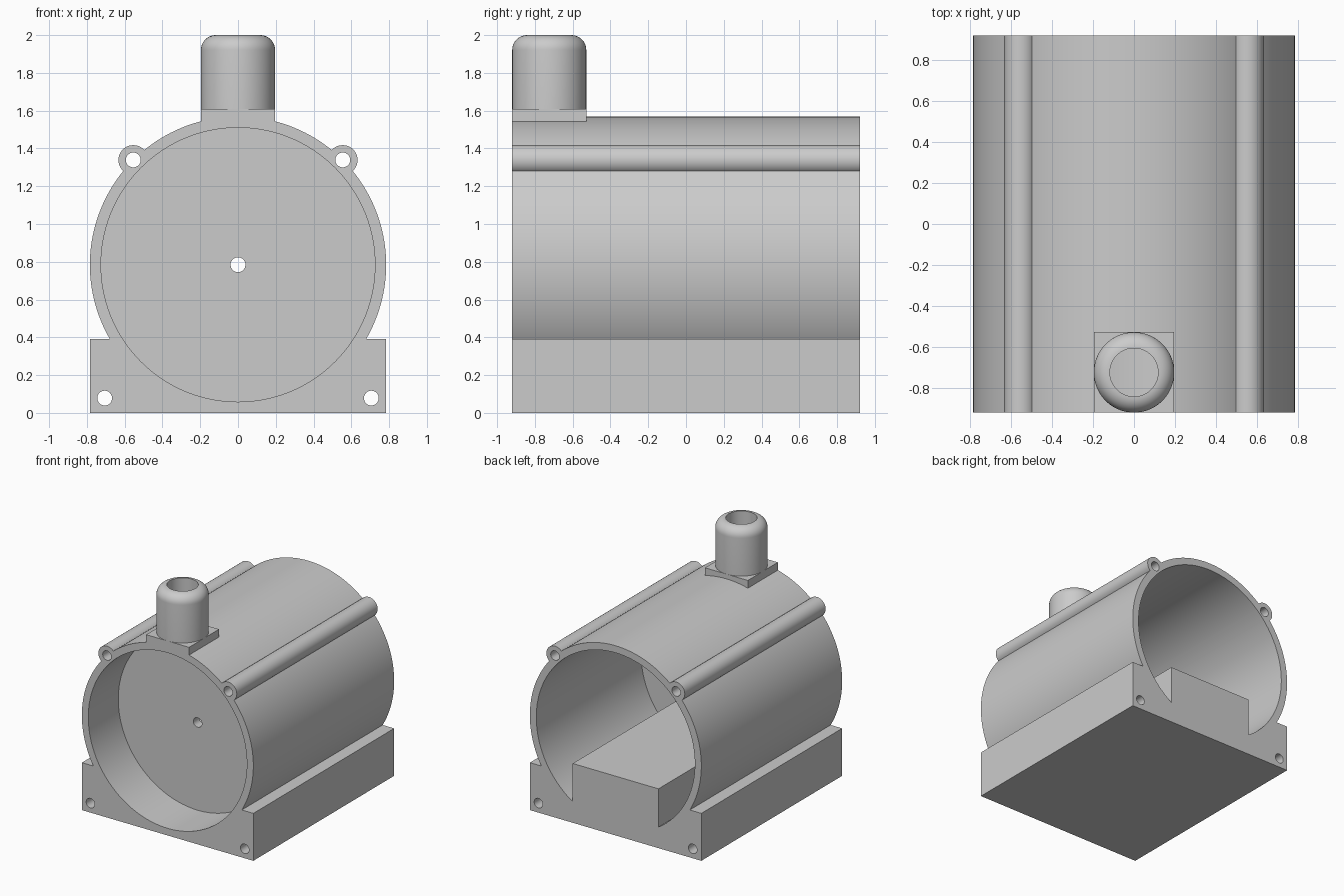
import bpy, bmesh, math
from mathutils import Matrix

cube = bpy.data.objects.get("Cube")
if cube:
    bpy.data.objects.remove(cube, do_unlink=True)

U = 2 / 25.5            # design module
LEN = 1.84              # housing length
FRONT, BACK = -LEN / 2, LEN / 2
R, BORE = 10 * U, 9.25 * U
AXIS = R                # height of the bore axis
EAR = R * math.sqrt(0.5)
SPOUT_Y = FRONT + 2.5 * U

grey = bpy.data.materials.new("matte_grey")
grey.use_nodes = True
grey.diffuse_color = (0.6, 0.6, 0.6, 1)
grey.node_tree.nodes["Principled BSDF"].inputs["Base Color"].default_value = (0.6, 0.6, 0.6, 1)


def finish(name, bm):
    bmesh.ops.recalc_face_normals(bm, faces=bm.faces)
    mesh = bpy.data.meshes.new(name)
    bm.to_mesh(mesh)
    bm.free()
    mesh.materials.append(grey)
    obj = bpy.data.objects.new(name, mesh)
    bpy.context.collection.objects.link(obj)
    return obj


def box(name, x, y0, y1, z0, z1):
    """Box centred on x = 0 with half width x."""
    bm = bmesh.new()
    bmesh.ops.create_cube(bm, size=1)
    bmesh.ops.scale(bm, vec=(2 * x, y1 - y0, z1 - z0), verts=bm.verts)
    bmesh.ops.translate(bm, vec=(0, (y0 + y1) / 2, (z0 + z1) / 2), verts=bm.verts)
    return finish(name, bm)


def rod(name, r, x, z, y0, y1, sides=48):
    """Cylinder running along y."""
    bm = bmesh.new()
    place = Matrix.Translation((x, (y0 + y1) / 2, z)) @ Matrix.Rotation(math.pi / 2, 4, "X")
    bmesh.ops.create_cone(bm, cap_ends=True, segments=sides, radius1=r, radius2=r,
                          depth=y1 - y0, matrix=place)
    return finish(name, bm)


def lathe(name, profile, y, sides=64):
    """Solid turned about a vertical axis; profile starts and ends on the axis."""
    bm = bmesh.new()
    verts = [bm.verts.new((r, y, z)) for r, z in profile]
    edges = [bm.edges.new(pair) for pair in zip(verts, verts[1:])]
    bmesh.ops.spin(bm, geom=verts + edges, cent=(0, y, 0), axis=(0, 0, 1),
                   angle=2 * math.pi, steps=sides)
    bmesh.ops.remove_doubles(bm, verts=bm.verts, dist=1e-5)
    return finish(name, bm)


def combine(target, tool, operation):
    mod = target.modifiers.new(operation.lower(), "BOOLEAN")
    mod.operation, mod.solver, mod.object = operation, "EXACT", tool
    bpy.context.view_layer.objects.active = target
    bpy.ops.object.modifier_apply(modifier=mod.name)
    bpy.data.objects.remove(tool, do_unlink=True)


# Barrel, foot and the two tie-rod ears
housing = rod("housing", R, 0, AXIS, FRONT, BACK, 160)
combine(housing, box("foot", R, FRONT, BACK, 0, 5 * U), "UNION")
for side in (-1, 1):
    combine(housing, rod("ear", U, side * EAR, AXIS + EAR, FRONT, BACK), "UNION")

# Square pad for the cable spout
pad_top = 20.5 * U
pad_bottom = AXIS + math.sqrt(R ** 2 - (2.5 * U) ** 2)
combine(housing, box("pad", 2.5 * U, FRONT, FRONT + 5 * U, pad_bottom - 0.01, pad_top), "UNION")

# Spout with a rounded rim
rim = [(1.5 * U + U * math.cos(a), 2 - U + U * math.sin(a))
       for a in (math.pi / 2 * i / 10 for i in range(11))]
spout = lathe("spout", [(0, pad_top - U / 2), (2.5 * U, pad_top - U / 2)] + rim + [(0, 2)], SPOUT_Y)
combine(housing, spout, "UNION")

# Bore, then the partition and the rear support block inside it
combine(housing, rod("bore", BORE, 0, AXIS, FRONT - 0.1, BACK + 0.1, 160), "DIFFERENCE")
wall = FRONT + 5 * U
combine(housing, rod("partition", BORE + U / 4, 0, AXIS, wall, wall + U, 160), "UNION")
combine(housing, box("support_block", 5 * U, wall + U / 2, BACK, U / 4, 6.25 * U), "UNION")

# Spout passage, shaft hole and tie-rod holes
passage = lathe("passage", [(0, 18 * U), (1.5 * U, 18 * U), (1.5 * U, 2.1), (0, 2.1)], SPOUT_Y)
combine(housing, passage, "DIFFERENCE")
holes = [(0, AXIS)]
for side in (-1, 1):
    holes += [(side * EAR, AXIS + EAR), (side * 9 * U, U)]
for x, z in holes:
    combine(housing, rod("hole", U / 2, x, z, FRONT - 0.1, BACK + 0.1, 32), "DIFFERENCE")

# Smooth curved walls, keep the edges crisp
bpy.ops.object.select_all(action="DESELECT")
housing.select_set(True)
bpy.context.view_layer.objects.active = housing
bpy.ops.object.shade_smooth_by_angle(angle=math.radians(30))
